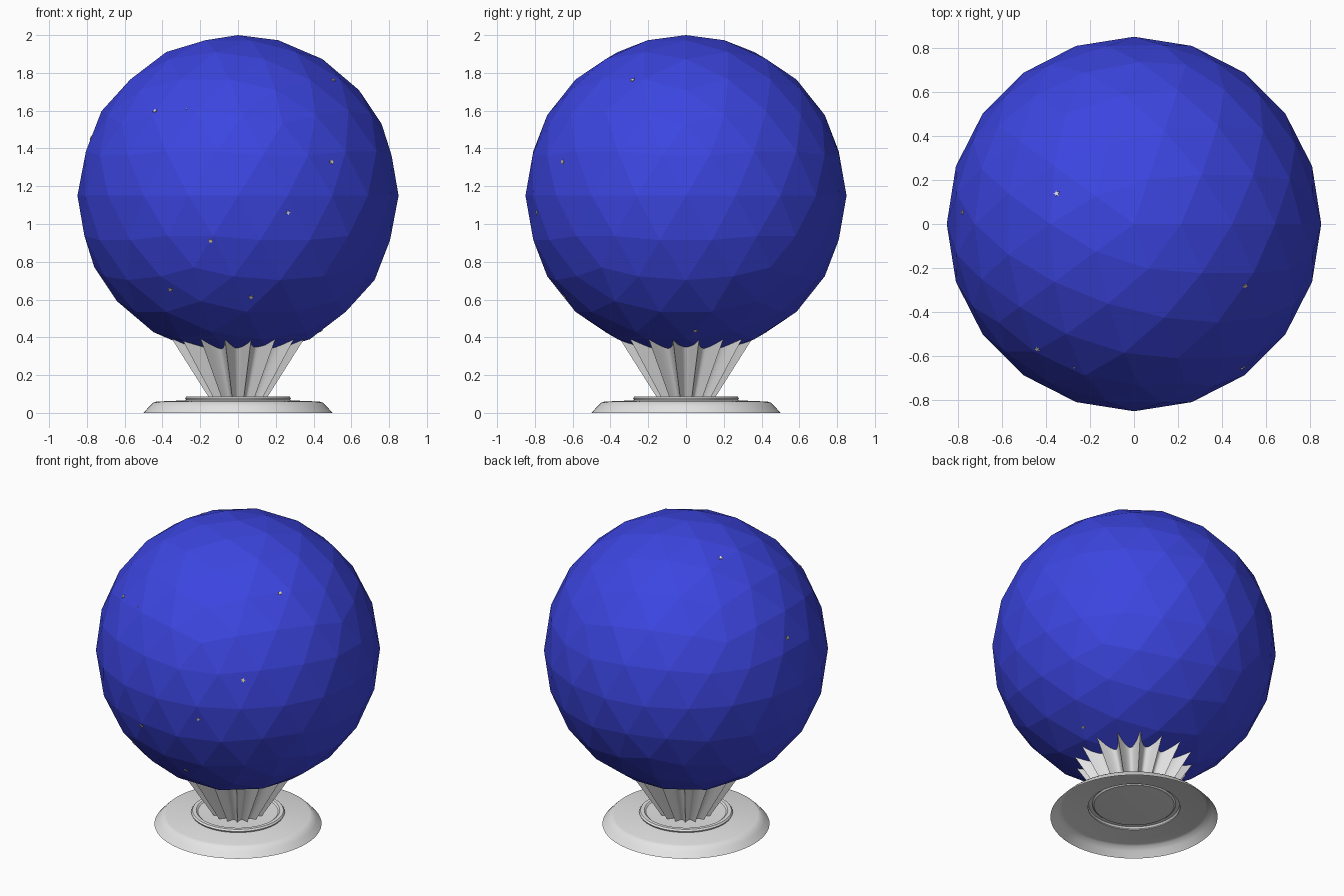
import bpy, bmesh, math
from mathutils import Vector
from mathutils.bvhtree import BVHTree

if "Cube" in bpy.data.objects:
    bpy.data.objects.remove(bpy.data.objects["Cube"])


def material(name, rgb):
    m = bpy.data.materials.new(name)
    m.diffuse_color = (*rgb, 1)
    m.use_nodes = True
    m.node_tree.nodes["Principled BSDF"].inputs["Base Color"].default_value = m.diffuse_color
    return m


blue = material("deep blue", (0.045, 0.06, 0.75))
grey = material("light grey", (0.78, 0.78, 0.78))
white = material("white", (0.9, 0.9, 0.9))
yellow = material("pale yellow", (0.85, 0.76, 0.42))


def add_object(name, bm, mat, smooth_angle=None):
    mesh = bpy.data.meshes.new(name)
    bmesh.ops.recalc_face_normals(bm, faces=bm.faces[:])
    bm.to_mesh(mesh)
    bm.free()
    mesh.materials.append(mat)
    ob = bpy.data.objects.new(name, mesh)
    bpy.context.collection.objects.link(ob)
    if smooth_angle:
        bpy.ops.object.select_all(action='DESELECT')
        ob.select_set(True)
        bpy.context.view_layer.objects.active = ob
        bpy.ops.object.shade_smooth_by_angle(angle=math.radians(smooth_angle))
    return ob


def loft(rings, seg, radius_fn):
    """Bridge closed rings whose radius depends on ring and angle."""
    bm = bmesh.new()
    loops = []
    for ring in rings:
        loop = []
        for i in range(seg):
            a = math.tau * i / seg
            r = radius_fn(ring, a)
            loop.append(bm.verts.new((r * math.cos(a), r * math.sin(a), ring[-1])))
        loops.append(loop)
    for lo, hi in zip(loops, loops[1:]):
        for i in range(seg):
            j = (i + 1) % seg
            bm.faces.new((lo[i], lo[j], hi[j], hi[i]))
    return bm, loops


# Faceted globe
CENTRE = Vector((0, 0, 1.15))
bm = bmesh.new()
bmesh.ops.create_icosphere(bm, subdivisions=3, radius=0.85)
bmesh.ops.translate(bm, verts=bm.verts[:], vec=CENTRE)
globe_tree = BVHTree.FromBMesh(bm)
add_object("globe", bm, blue)

# Hollow base: sloped rim, flat top, raised ring and shallow dish
profile = [(0.50, 0.0), (0.47, 0.034), (0.448, 0.055), (0.43, 0.06), (0.285, 0.066),
           (0.275, 0.068), (0.28, 0.078), (0.272, 0.088), (0.25, 0.088),
           (0.24, 0.08), (0.12, 0.076)]
bm, loops = loft(profile, 64, lambda ring, a: ring[0])
bm.faces.new(loops[-1])
add_object("base", bm, grey, 35)

# Pleated holder: sharp outer ridges with rounded valleys between them
PLEATS = 16


def pleat(ring, a):
    peak, valley, _ = ring
    return peak - (peak - valley) * abs(math.cos(a * PLEATS / 2)) ** 0.7


bm, _ = loft([(0.155, 0.115, 0.078), (0.375, 0.275, 0.42)], PLEATS * 8, pleat)
bm.normal_update()
add_object("pleated_holder", bm, grey, 40)

# Tiny stars scattered on the globe, as offsets from its centre
stars = [((-0.44, -0.57, 0.45), 0.014, white), ((-0.355, 0.14, 0.76), 0.015, white),
         ((-0.275, -0.66, 0.465), 0.004, white), ((0.265, -0.79, -0.09), 0.013, white),
         ((0.50, -0.66, 0.18), 0.014, yellow), ((-0.145, -0.80, -0.24), 0.013, yellow),
         ((-0.36, -0.58, -0.50), 0.013, yellow), ((0.07, -0.65, -0.545), 0.013, yellow),
         ((0.51, -0.285, 0.62), 0.013, yellow), ((-0.79, 0.055, 0.31), 0.013, yellow),
         ((0.44, 0.05, -0.72), 0.011, yellow)]
for n, (offset, size, mat) in enumerate(stars):
    hit, normal, _, _ = globe_tree.ray_cast(CENTRE, Vector(offset).normalized())
    if hit.dot(normal) - CENTRE.dot(normal) < 0:
        normal = -normal
    bm = bmesh.new()
    outline = [bm.verts.new((size * (1 if i % 2 == 0 else 0.5) * math.cos(i * math.pi / 5),
                             size * (1 if i % 2 == 0 else 0.5) * math.sin(i * math.pi / 5), 0))
               for i in range(10)]
    face = bm.faces.new(outline)
    top = bmesh.ops.extrude_face_region(bm, geom=[face])
    bmesh.ops.translate(bm, vec=(0, 0, 0.006),
                        verts=[v for v in top["geom"] if isinstance(v, bmesh.types.BMVert)])
    ob = add_object(f"star_{n + 1}", bm, mat)
    ob.rotation_euler = normal.to_track_quat('Z', 'Y').to_euler()
    ob.location = hit - normal * 0.002
